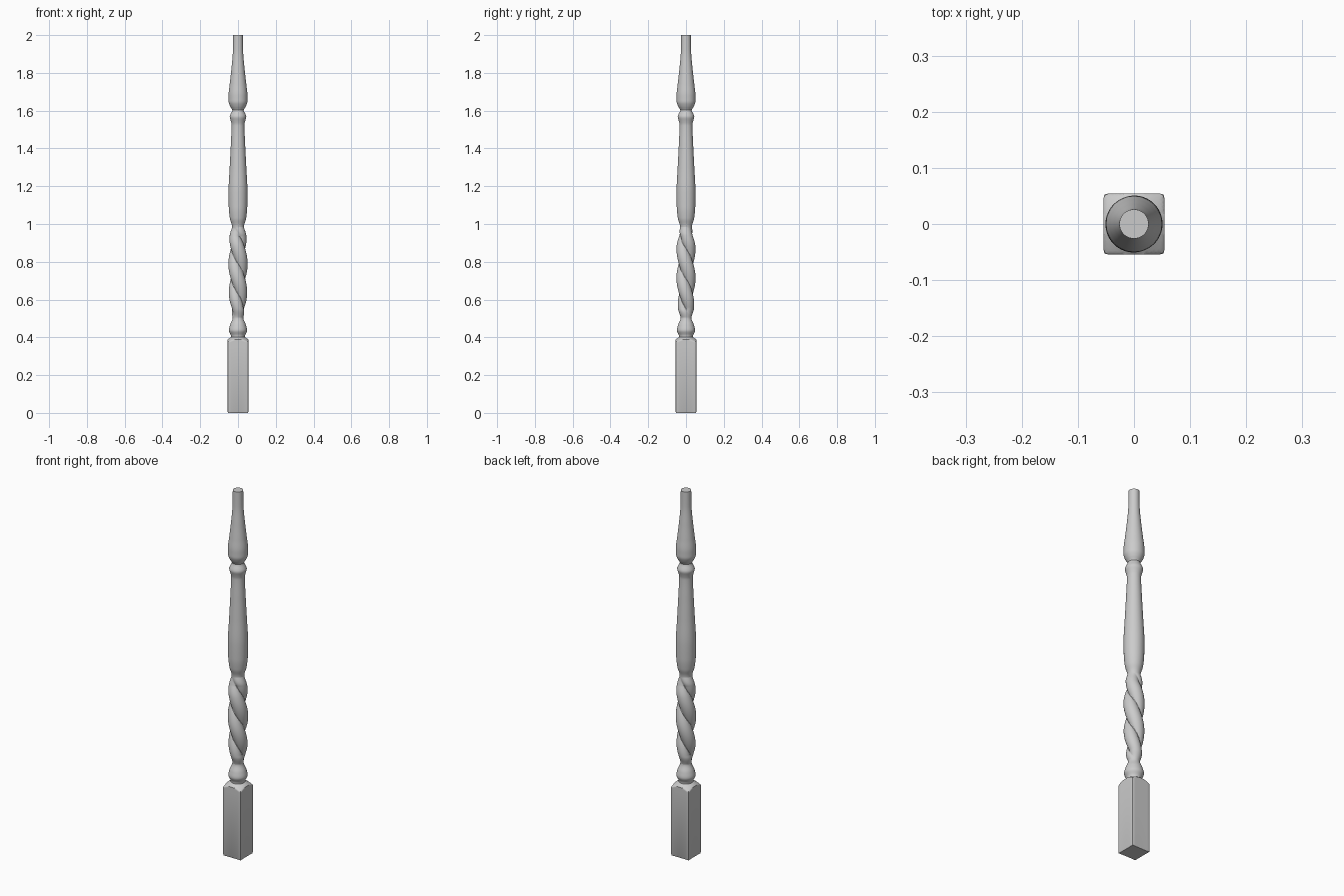
import bpy, bmesh
from math import sin, cos, pi, tau, radians

if "Cube" in bpy.data.objects:
    bpy.data.objects.remove(bpy.data.objects["Cube"])

SEG = 64


def lathe(name, zs, radius):
    """Closed surface whose radius depends on angle and height."""
    bm = bmesh.new()
    rings = []
    for z in zs:
        ring = []
        for i in range(SEG):
            a = tau * i / SEG
            r = radius(a, z)
            ring.append(bm.verts.new((r * cos(a), r * sin(a), z)))
        rings.append(ring)
    for lo, hi in zip(rings, rings[1:]):
        for i in range(SEG):
            j = (i + 1) % SEG
            bm.faces.new((lo[i], lo[j], hi[j], hi[i]))
    bm.faces.new(rings[0][::-1])
    bm.faces.new(rings[-1])
    mesh = bpy.data.meshes.new(name)
    bm.to_mesh(mesh)
    bm.free()
    ob = bpy.data.objects.new(name, mesh)
    bpy.context.collection.objects.link(ob)
    bpy.ops.object.select_all(action='DESELECT')
    bpy.context.view_layer.objects.active = ob
    ob.select_set(True)
    bpy.ops.object.shade_smooth_by_angle(angle=radians(35))
    return ob


def steps(z0, z1, n):
    return [z0 + (z1 - z0) * i / n for i in range(n + 1)]


def spline(points, z):
    """Smooth height-to-radius curve with monotone-limited tangents."""
    d = [(b[1] - a[1]) / (b[0] - a[0]) for a, b in zip(points, points[1:])]
    m = [d[0]] + [2 * p * q / (p + q) if p * q > 0 else 0 for p, q in zip(d, d[1:])] + [d[-1]]
    for i, (a, b) in enumerate(zip(points, points[1:])):
        if z <= b[0] or i == len(d) - 1:
            h = b[0] - a[0]
            t = (z - a[0]) / h
            return (a[1] * (1 + 2 * t) * (1 - t) ** 2 + b[1] * t * t * (3 - 2 * t)
                    + h * t * (1 - t) * (m[i] * (1 - t) - m[i + 1] * t))


# Square foot block, corners turned away at the top
def block_radius(a, z):
    square = 0.0545 / max(abs(cos(a)), abs(sin(a)))
    cap = 0.036 + (0.402 - z) * 1.5
    return min(square - max(0, 0.006 - z) * 0.6, 0.0745, cap)


lathe("square_base", [0, 0.006] + steps(0.36, 0.402, 12), block_radius)

# Turned bead above the block
bead = [(0.395, 0.036), (0.408, 0.037), (0.437, 0.048), (0.465, 0.042), (0.505, 0.028), (0.525, 0.029)]
lathe("lower_bead", steps(0.395, 0.525, 26), lambda a, z: spline(bead, z))

# Two-strand twisted section
envelope = [(0.505, 0.028), (0.55, 0.042), (0.62, 0.048), (0.75, 0.051), (0.88, 0.050),
            (0.94, 0.044), (0.985, 0.031)]
PITCH = 0.32


def twist_radius(a, z):
    outer = spline(envelope, z)
    fade = min(1, (z - 0.505) / 0.05, (0.985 - z) / 0.05)
    lobe = abs(cos(a + tau * (z - 0.79) / PITCH)) ** 0.8
    return outer - 0.018 * fade * (1 - lobe)


lathe("twisted_shaft", steps(0.505, 0.985, 96), twist_radius)

# Long upper vase, collar and tapered tip
upper = [(0.975, 0.031), (0.99, 0.032), (1.03, 0.043), (1.09, 0.049), (1.17, 0.050), (1.3, 0.044),
         (1.42, 0.038), (1.525, 0.034), (1.545, 0.038), (1.568, 0.044), (1.585, 0.038), (1.603, 0.030),
         (1.62, 0.040), (1.65, 0.050), (1.68, 0.050), (1.74, 0.044), (1.82, 0.035), (1.92, 0.027), (2.0, 0.026)]
lathe("upper_spindle", steps(0.975, 2.0, 150), lambda a, z: spline(upper, z))
